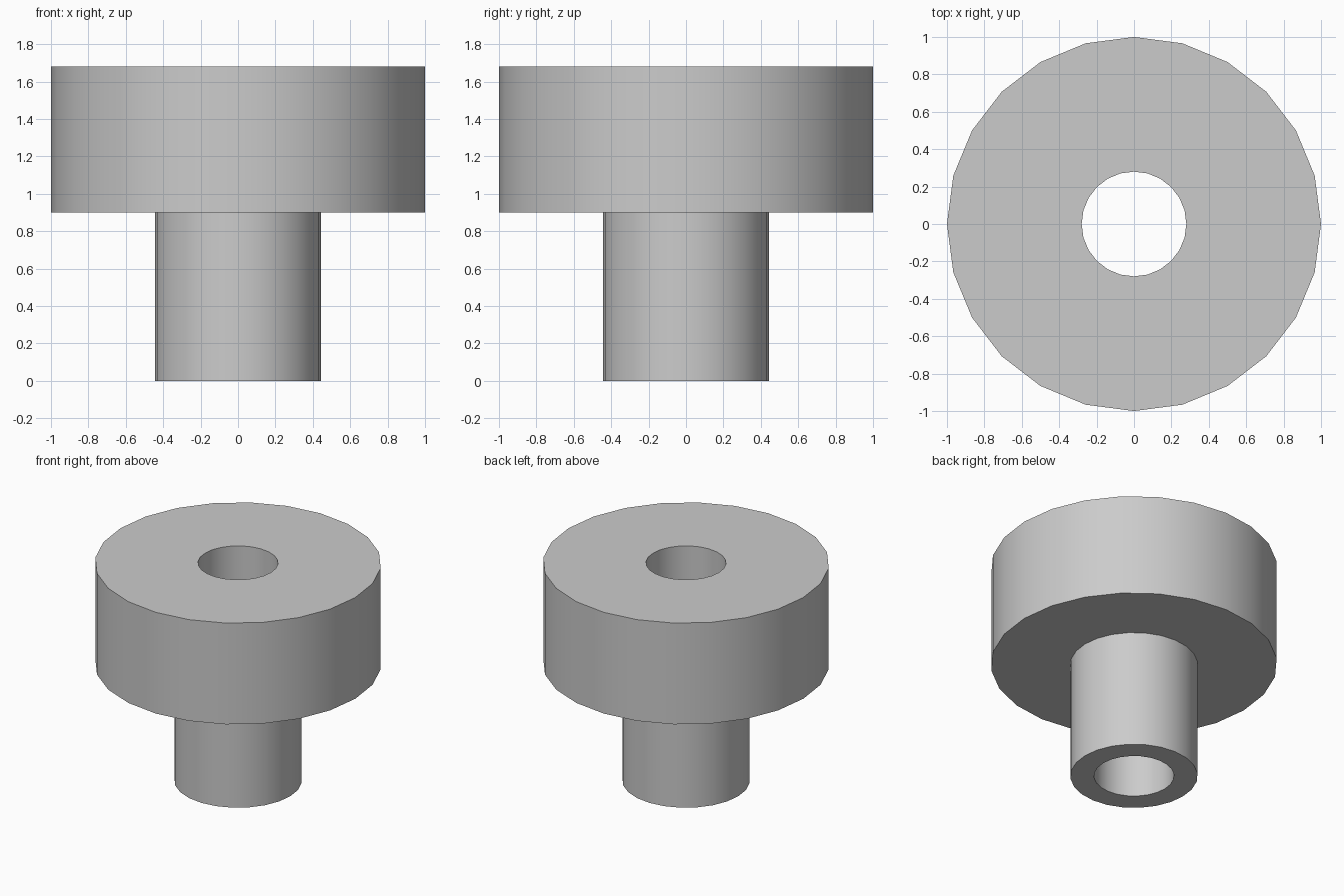
import bpy
import bmesh
import math

cube = bpy.data.objects.get("Cube")
if cube:
    bpy.data.objects.remove(cube, do_unlink=True)

SIDES = 24
HOLE, STEM, HEAD = 0.28, 0.445, 1.0
SHOULDER, TOP = 0.9, 1.68

# Plain grey material
grey = bpy.data.materials.new("light grey")
grey.use_nodes = True
colour = (0.6, 0.6, 0.6, 1)
grey.diffuse_color = colour
grey.node_tree.nodes["Principled BSDF"].inputs["Base Color"].default_value = colour


def lathe(name, profile, material):
    """Turn a closed (radius, height) profile around the z axis."""
    bm = bmesh.new()
    rings = []
    for i in range(SIDES):
        a = math.tau * i / SIDES
        rings.append([bm.verts.new((r * math.cos(a), r * math.sin(a), z))
                      for r, z in profile])
    n = len(profile)
    for i in range(SIDES):
        here, after = rings[i], rings[(i + 1) % SIDES]
        for j in range(n):
            k = (j + 1) % n
            bm.faces.new((here[j], after[j], after[k], here[k]))
    bmesh.ops.recalc_face_normals(bm, faces=bm.faces)
    mesh = bpy.data.meshes.new(name)
    bm.to_mesh(mesh)
    bm.free()
    mesh.materials.append(material)
    obj = bpy.data.objects.new(name, mesh)
    bpy.context.collection.objects.link(obj)
    bpy.ops.object.select_all(action='DESELECT')
    obj.select_set(True)
    bpy.context.view_layer.objects.active = obj
    bpy.ops.object.shade_smooth_by_angle(angle=math.radians(30))
    return obj


# Wide head and narrow stem with a bore right through
lathe("flanged_bushing",
      [(HOLE, 0), (STEM, 0), (STEM, SHOULDER),
       (HEAD, SHOULDER), (HEAD, TOP), (HOLE, TOP)], grey)
